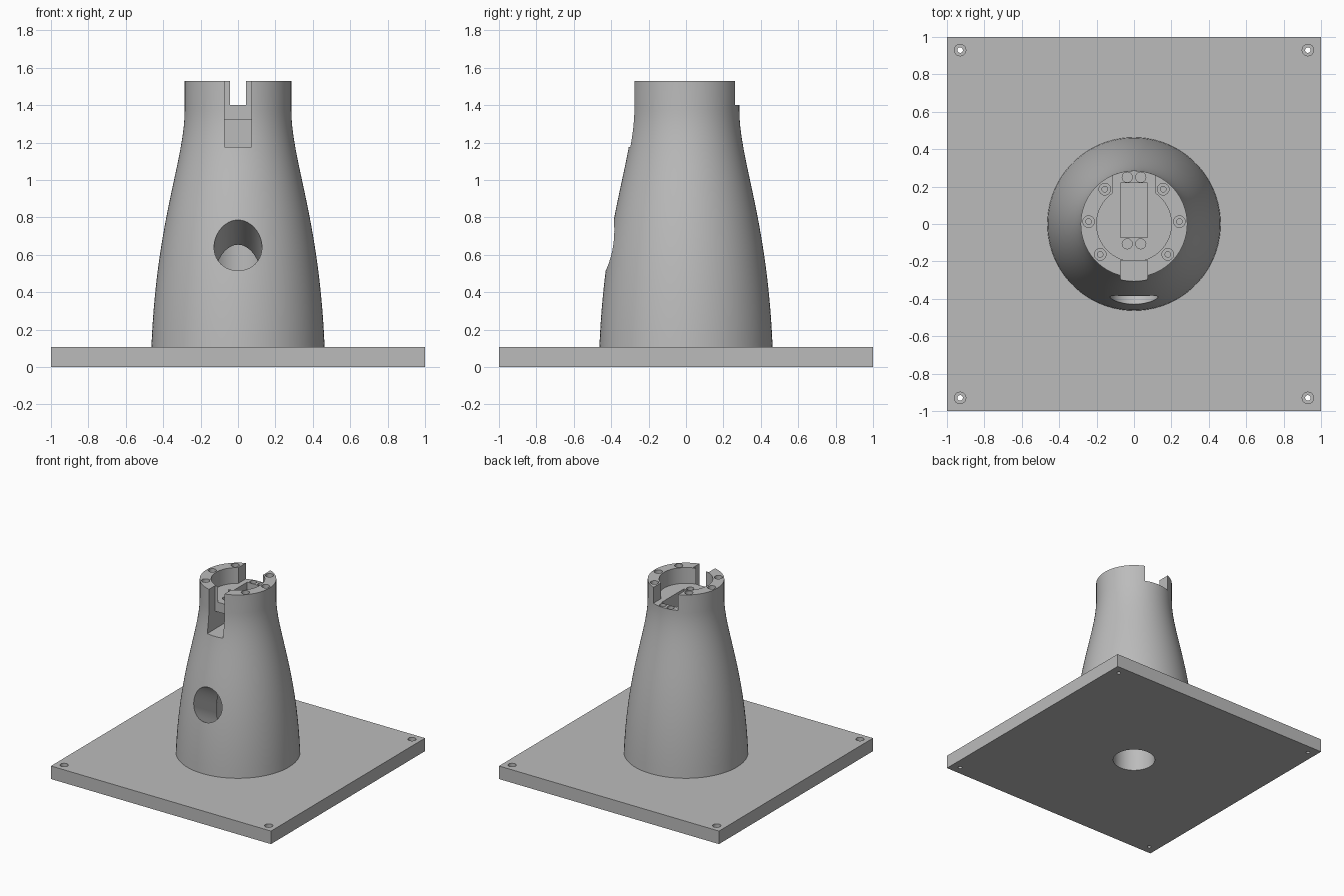
import bpy
import math
from mathutils import Vector, geometry

if "Cube" in bpy.data.objects:
    bpy.data.objects.remove(bpy.data.objects["Cube"], do_unlink=True)

PLATE_TOP, POCKET, SLOT, TOP = 0.107, 1.4, 1.175, 1.53

grey = bpy.data.materials.new("light grey")
grey.use_nodes = True
colour = (0.5, 0.5, 0.5, 1)
grey.diffuse_color = colour
grey.node_tree.nodes["Principled BSDF"].inputs["Base Color"].default_value = colour


def box(name, x, y, z):
    """Box from three (low, high) ranges."""
    mid = [(a + b) / 2 for a, b in (x, y, z)]
    bpy.ops.mesh.primitive_cube_add(size=1, location=mid)
    ob = bpy.context.object
    ob.name = name
    ob.scale = [b - a for a, b in (x, y, z)]
    bpy.ops.object.transform_apply(location=True, rotation=True, scale=True)
    return ob


def rod(name, radius, start, end, sides=32):
    """Cylinder between two points."""
    start, end = Vector(start), Vector(end)
    axis = end - start
    bpy.ops.mesh.primitive_cylinder_add(
        radius=radius, depth=axis.length, vertices=sides, location=(start + end) / 2,
        rotation=axis.to_track_quat("Z", "Y").to_euler())
    ob = bpy.context.object
    ob.name = name
    bpy.ops.object.transform_apply(location=True, rotation=True, scale=True)
    return ob


def lathe(name, profile, sides=96):
    """Closed solid turned around z from (radius, height) points."""
    verts, faces = [], []
    for r, z in profile:
        for i in range(sides):
            a = math.tau * i / sides
            verts.append((r * math.cos(a), r * math.sin(a), z))
    for k in range(len(profile) - 1):
        for i in range(sides):
            j = (i + 1) % sides
            low, high = k * sides, (k + 1) * sides
            faces.append((low + i, low + j, high + j, high + i))
    faces.append(tuple(reversed(range(sides))))
    faces.append(tuple(range(len(verts) - sides, len(verts))))
    mesh = bpy.data.meshes.new(name)
    mesh.from_pydata(verts, [], faces)
    ob = bpy.data.objects.new(name, mesh)
    bpy.context.collection.objects.link(ob)
    return ob


def carve(ob, cutters):
    """Subtract all cutters, then remove them."""
    for c in cutters:
        c.hide_render = True
        mod = ob.modifiers.new("cut", "BOOLEAN")
        mod.operation = "DIFFERENCE"
        mod.solver = "EXACT"
        mod.object = c
    bpy.context.view_layer.update()
    graph = bpy.context.evaluated_depsgraph_get()
    mesh = bpy.data.meshes.new_from_object(ob.evaluated_get(graph))
    ob.modifiers.clear()
    ob.data = mesh
    for c in cutters:
        bpy.data.objects.remove(c, do_unlink=True)
    mesh.materials.clear()
    mesh.materials.append(grey)
    bpy.ops.object.select_all(action="DESELECT")
    ob.select_set(True)
    bpy.context.view_layer.objects.active = ob
    bpy.ops.object.shade_smooth_by_angle(angle=math.radians(30))


def screw_hole(x, y, top, depth, recess=0.03):
    """Narrow hole with a wider recess for the screw head."""
    return [rod("hole", 0.015, (x, y, top - depth), (x, y, top + 0.05), 20),
            rod("recess", 0.031, (x, y, top - recess), (x, y, top + 0.05), 24)]


# Base plate with corner screw holes and the central cable opening
plate = box("base_plate", (-1, 1), (-1, 1), (0, PLATE_TOP))
cuts = [rod("bore", 0.157, (0, 0, -0.1), (0, 0, 0.3), 64)]
for sx in (-1, 1):
    for sy in (-1, 1):
        cuts += screw_hole(sx * 0.93, sy * 0.93, PLATE_TOP, 0.2)
carve(plate, cuts)

# Tower: flared body blending into a straight neck
curve = geometry.interpolate_bezier(
    Vector((0.463, PLATE_TOP)), Vector((0.435, 0.8)),
    Vector((0.285, 1.1)), Vector((0.285, 1.38)), 28)
tower = lathe("tower", [tuple(p[:2]) for p in curve] + [(0.285, TOP)])

# Cable bore from below and the sloping cable exit at the front
rise = math.tan(math.radians(30))
cuts = [rod("bore", 0.157, (0, 0, -0.1), (0, 0, 1.0), 64),
        rod("cable_exit", 0.128, (0, 0, 0.652 - 0.41 * rise),
            (0, -0.7, 0.652 + 0.29 * rise), 64)]

# Round pocket, motor slot, front notch with tunnel, and back notch
cuts += [rod("pocket", 0.2, (0, 0, POCKET), (0, 0, 1.7), 64),
         box("motor_slot", (-0.071, 0.071), (-0.073, 0.22), (SLOT, 1.6)),
         box("tunnel", (-0.071, 0.071), (-0.5, -0.05), (SLOT, 1.32)),
         box("front_notch", (-0.071, 0.071), (-0.5, -0.195), (SLOT, 1.7)),
         box("back_notch", (-0.112, 0.112), (0.1, 0.5), (POCKET, 1.7))]

# Motor mounting holes
for x in (-0.036, 0.036):
    for y in (-0.106, 0.25):
        cuts.append(rod("motor_hole", 0.027, (x, y, 1.34), (x, y, 1.45), 20))

# Screw holes around the rim
for deg in (3, 50, 130, 177, 222, 318):
    a = math.radians(deg)
    cuts += screw_hole(0.243 * math.cos(a), 0.243 * math.sin(a), TOP, 0.12)
carve(tower, cuts)
